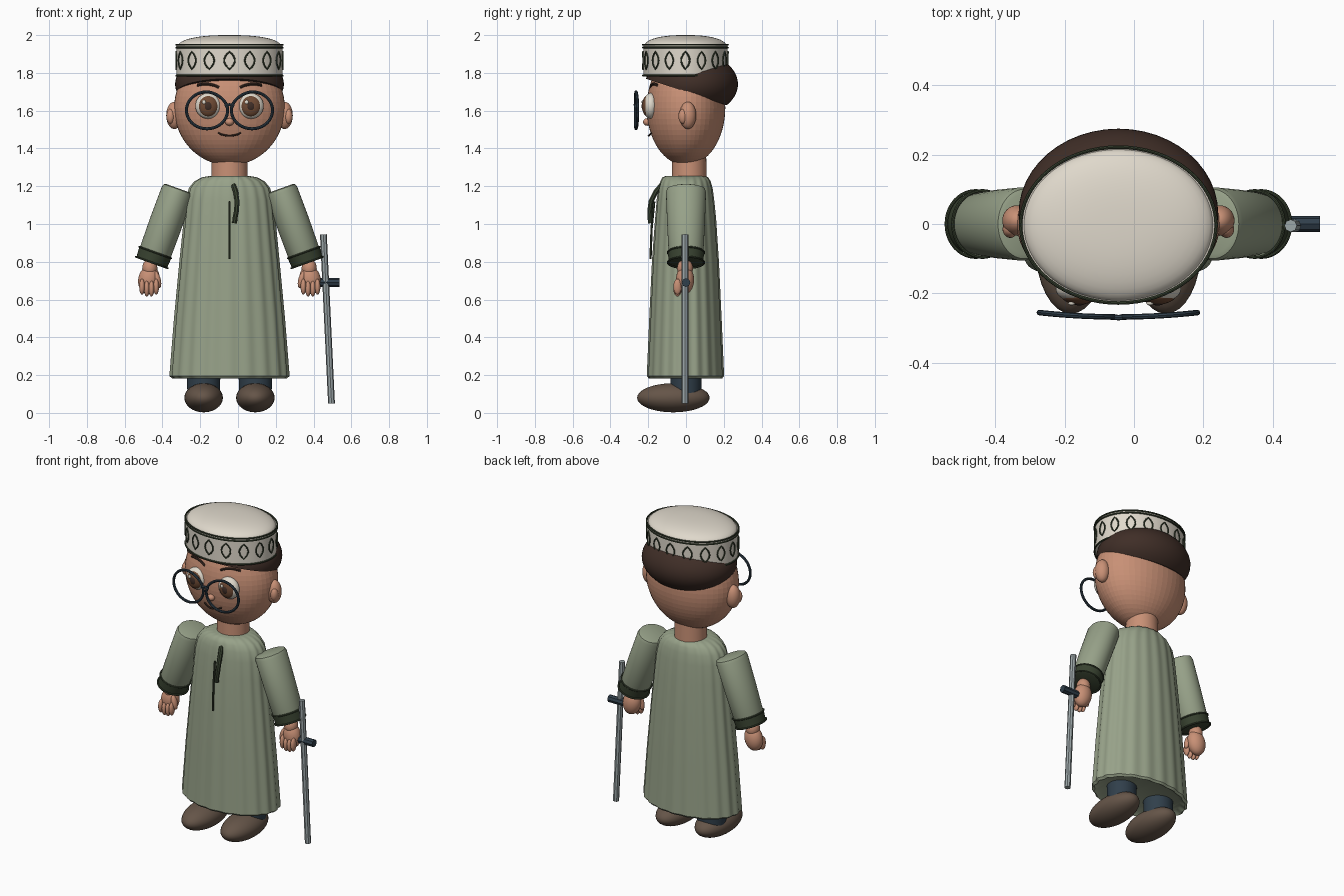
import bpy, bmesh
from math import sin, cos, pi, radians, sqrt
from mathutils import Matrix, Vector

cube = bpy.data.objects.get("Cube")
if cube:
    bpy.data.objects.remove(cube)

CX = -0.045  # body centre line
T = Matrix.Translation


def material(name, r, g, b):
    m = bpy.data.materials.new(name)
    m.use_nodes = True
    m.diffuse_color = (r, g, b, 1)
    m.node_tree.nodes["Principled BSDF"].inputs["Base Color"].default_value = (r, g, b, 1)
    return m


SKIN = material("skin", .58, .28, .18)
ROBE = material("sage cloth", .31, .36, .25)
YOKE = material("blue cloth", .12, .25, .32)
TRIM = material("dark green trim", .04, .055, .03)
HAIR = material("dark brown", .05, .027, .02)
CREAM = material("cream", .74, .69, .6)
SHOE = material("shoe brown", .13, .09, .065)
NAVY = material("dark slate", .03, .05, .07)
METAL = material("grey metal", .33, .38, .39)
IRIS = material("iris brown", .16, .07, .035)


def finish(name, mesh, mats, smooth=True, angle=40):
    mesh.materials.clear()
    for m in mats:
        mesh.materials.append(m)
    for p in mesh.polygons:
        p.use_smooth = smooth
    if smooth:
        mesh.set_sharp_from_angle(angle=radians(angle))
    ob = bpy.data.objects.new(name, mesh)
    bpy.context.collection.objects.link(ob)
    return ob


def from_bmesh(name, bm, mats, **kw):
    bmesh.ops.recalc_face_normals(bm, faces=bm.faces)
    mesh = bpy.data.meshes.new(name)
    bm.to_mesh(mesh)
    bm.free()
    return finish(name, mesh, mats, **kw)


def ball(name, mat, loc, size, seg=32, rings=20, turn=0, smooth=True):
    bm = bmesh.new()
    m = T(loc) @ Matrix.Rotation(turn, 4, 'Y') @ Matrix.Diagonal((*size, 1))
    bmesh.ops.create_uvsphere(bm, u_segments=seg, v_segments=rings, radius=1, matrix=m)
    return from_bmesh(name, bm, [mat], smooth=smooth)


def loft(name, mats, rings, matrix, n=40, folds=0, depth=0, wave=None, split=None):
    """Stack of elliptical rings (z, rx, ry), capped; rings above split use mats[1]."""
    bm = bmesh.new()
    rows = []
    for i, (z, rx, ry) in enumerate(rings):
        row = []
        for k in range(n):
            a = 2 * pi * k / n
            f = 1 + depth * cos(folds * a)
            dz = wave(a) if wave and i == split else 0
            row.append(bm.verts.new(matrix @ Vector((rx * f * cos(a), ry * f * sin(a), z + dz))))
        rows.append(row)
    for i in range(len(rows) - 1):
        for k in range(n):
            j = (k + 1) % n
            f = bm.faces.new((rows[i][k], rows[i][j], rows[i + 1][j], rows[i + 1][k]))
            f.material_index = int(split is not None and i >= split)
    bm.faces.new(rows[0][::-1])
    bm.faces.new(rows[-1]).material_index = int(split is not None)
    return from_bmesh(name, bm, mats)


def tube(name, mat, pts, r, cyclic=False, matrix=Matrix()):
    cu = bpy.data.curves.new(name + "_path", 'CURVE')
    cu.dimensions = '3D'
    cu.bevel_depth = r
    cu.bevel_resolution = 2
    cu.use_fill_caps = True
    sp = cu.splines.new('POLY')
    sp.points.add(len(pts) - 1)
    for p, co in zip(sp.points, pts):
        p.co = (*(matrix @ Vector(co)), 1)
    sp.use_cyclic_u = cyclic
    tmp = bpy.data.objects.new(name + "_tmp", cu)
    bpy.context.collection.objects.link(tmp)
    mesh = bpy.data.meshes.new_from_object(tmp.evaluated_get(bpy.context.evaluated_depsgraph_get()))
    bpy.data.objects.remove(tmp)
    return finish(name, mesh, [mat])


def ellipse(rx, ry, z, n=64):
    return [(rx * cos(2 * pi * k / n), ry * sin(2 * pi * k / n), z) for k in range(n)]


# Robe with folds and a scalloped blue yoke
body = T((CX, -.003, 0))
loft("robe", [ROBE, YOKE],
     [(.2, .27, .165), (.183, .3, .192), (.195, .314, .202), (.5, .29, .189), (.8, .262, .175),
      (1.02, .24, .16), (1.13, .228, .15), (1.19, .212, .142), (1.225, .185, .132),
      (1.247, .145, .12), (1.255, .1, .1)],
     body, n=160, folds=20, depth=.014, split=5,
     wave=lambda a: .012 * sin(5 * a) + .008 * cos(11 * a))
tube("placket_line", TRIM, [(CX, -.168, 1.12), (CX, -.182, .98), (CX, -.188, .815)], .006)
tassel = [(-.025, -.13, 1.205), (-.012, -.16, 1.17), (-.005, -.185, 1.12),
          (-.008, -.192, 1.07), (-.016, -.19, 1.03), (-.018, -.188, 1.005)]
tube("neck_tassel", TRIM, tassel, .014)

# Neck and head
loft("neck", [SKIN], [(1.22, .097, .092), (1.36, .094, .09)], T((CX, .017, 0)))
ball("head", SKIN, (CX, 0, 1.615), (.293, .208, .305), seg=48, rings=32, smooth=False)
ball("nose", SKIN, (CX, -.205, 1.54), (.023, .022, .02))
tube("mouth", HAIR, [(CX + .012 * k, -.198 + .0006 * k * k, 1.467 + .0006 * k * k)
                     for k in range(-5, 6)], .005)

# Hair: ellipsoid trimmed by a slanted plane
bm = bmesh.new()
bmesh.ops.create_uvsphere(bm, u_segments=48, v_segments=32, radius=1,
                          matrix=T((CX, .03, 1.74)) @ Matrix.Diagonal((.288, .245, .17, 1)))
cut = bmesh.ops.bisect_plane(bm, geom=bm.verts[:] + bm.edges[:] + bm.faces[:],
                             plane_co=(0, .21, 1.63), plane_no=(0, .33, 1), clear_inner=True)
bmesh.ops.holes_fill(bm, edges=[e for e in bm.edges if e.is_boundary])
from_bmesh("hair", bm, [HAIR])

# Cap with domed crown, trims and pointed oval motifs
cap = T((CX, -.003, 0))
RX, RY = .28, .223
loft("cap_band", [CREAM], [(1.785, RX, RY), (1.945, RX, RY)], cap, n=64)
loft("cap_crown", [CREAM],
     [(1.94 + .06 * sin(t * pi / 20), .274 * cos(t * pi / 20) ** .8, .219 * cos(t * pi / 20) ** .8)
      for t in range(10)] + [(2, .01, .01)], cap, n=64)
for i, z in enumerate((1.786, 1.934, 1.949)):
    tube(f"cap_trim_{i}", TRIM, ellipse(RX + .002, RY + .002, z), .005, True, cap)
for i in range(16):
    a0 = -pi / 2 + i * pi / 8
    oval = []
    for side in (1, -1):
        for k in range(8):
            t = side * (k / 4 - 1)
            a = a0 + side * .1 * (1 - t * t)
            oval.append(((RX + .002) * cos(a), (RY + .002) * sin(a), 1.866 + .046 * t))
    tube(f"cap_motif_{i}", TRIM, oval, .0045, True, cap)

# Paired face parts, limbs and shoes
for s, side in ((-1, "right"), (1, "left")):
    ball(side + "_ear", SKIN, (CX + s * .292, .01, 1.575), (.043, .044, .072))
    ball(side + "_inner_ear", SKIN, (CX + s * .312, -.015, 1.57), (.022, .025, .04))

    ex = CX + s * .113
    ball(side + "_eye_white", CREAM, (ex, -.187, 1.625), (.068, .04, .068))
    ball(side + "_iris", IRIS, (ex, -.206, 1.624), (.052, .026, .055))
    ball(side + "_pupil", HAIR, (ex, -.221, 1.624), (.024, .014, .028))
    ball(side + "_eye_glint", CREAM, (ex - .022, -.229, 1.645), (.01, .006, .011), 16, 10)
    brow = []
    for k in range(9):
        u = k / 8
        x = .055 + .115 * u
        brow.append((CX + s * x, -.205 * sqrt(1 - (x / .3) ** 2 - .13), 1.722 + .05 * u * (1.25 - u)))
    tube(side + "_eyebrow", HAIR, brow, .0075)

    # Spectacle rim, gently bowed and lower towards the bridge
    rim = []
    for k in range(48):
        a = 2 * pi * k / 48
        x = .119 + .109 * cos(a)
        z = .098 * sin(a) * (1 - .12 * max(0, -cos(a)) * (sin(a) > 0))
        rim.append((CX + s * x, -.268 + .24 * x * x, 1.602 + z))
    tube(side + "_spectacle_rim", NAVY, rim, .008, True)

    # Sleeve, cuff and trim in the tilted arm frame
    arm = T((CX + s * .405, 0, .815)) @ Matrix.Rotation(-s * .346, 4, 'Y')
    loft(side + "_sleeve", [ROBE],
         [(-.005, .08, .085), (.01, .086, .091), (.2, .088, .1), (.375, .086, .106),
          (.392, .08, .1), (.397, .068, .087)], arm)
    loft(side + "_cuff", [TRIM],
         [(-.022, .076, .08), (-.018, .086, .091), (.035, .09, .096), (.04, .084, .089)], arm)
    for j, z in enumerate((-.02, .036)):
        tube(f"{side}_cuff_edge_{j}", TRIM, ellipse(.09, .096, z, 40), .005, True, arm)

    # Hand with curled fingers and thumb
    hx = CX + s * .427
    ball(side + "_wrist", SKIN, (hx - s * .005, -.005, .765), (.04, .042, .05))
    ball(side + "_palm", SKIN, (hx, -.005, .705), (.056, .048, .076), turn=-s * .2)
    for j in range(4):
        ball(f"{side}_finger_{j}", SKIN, (hx - .036 + .025 * j, -.045, .668 - .01 * (j in (1, 2))),
             (.015, .022, .042), 16, 12)
    ball(side + "_thumb", SKIN, (hx - s * .046, -.03, .705), (.017, .02, .045), 16, 12, turn=s * .25)

    # Trouser leg and shoe
    loft(side + "_trouser_leg", [NAVY], [(.1, .086, .082), (.25, .09, .084)], T((CX + s * .137, 0, 0)))
    ball(side + "_shoe", SHOE, (CX + s * .137, -.067, .08), (.102, .192, .077))

tube("spectacle_bridge", NAVY, [(CX - .025, -.268, 1.625), (CX, -.27, 1.632),
                                (CX + .025, -.268, 1.625)], .008)

# Walking stick with a cross grip
tube("walking_stick", METAL, [(.452, -.005, .945), (.495, -.005, .05)], .018)
tube("stick_grip", NAVY, [(.425, 0, .69), (.537, 0, .69)], .023)
